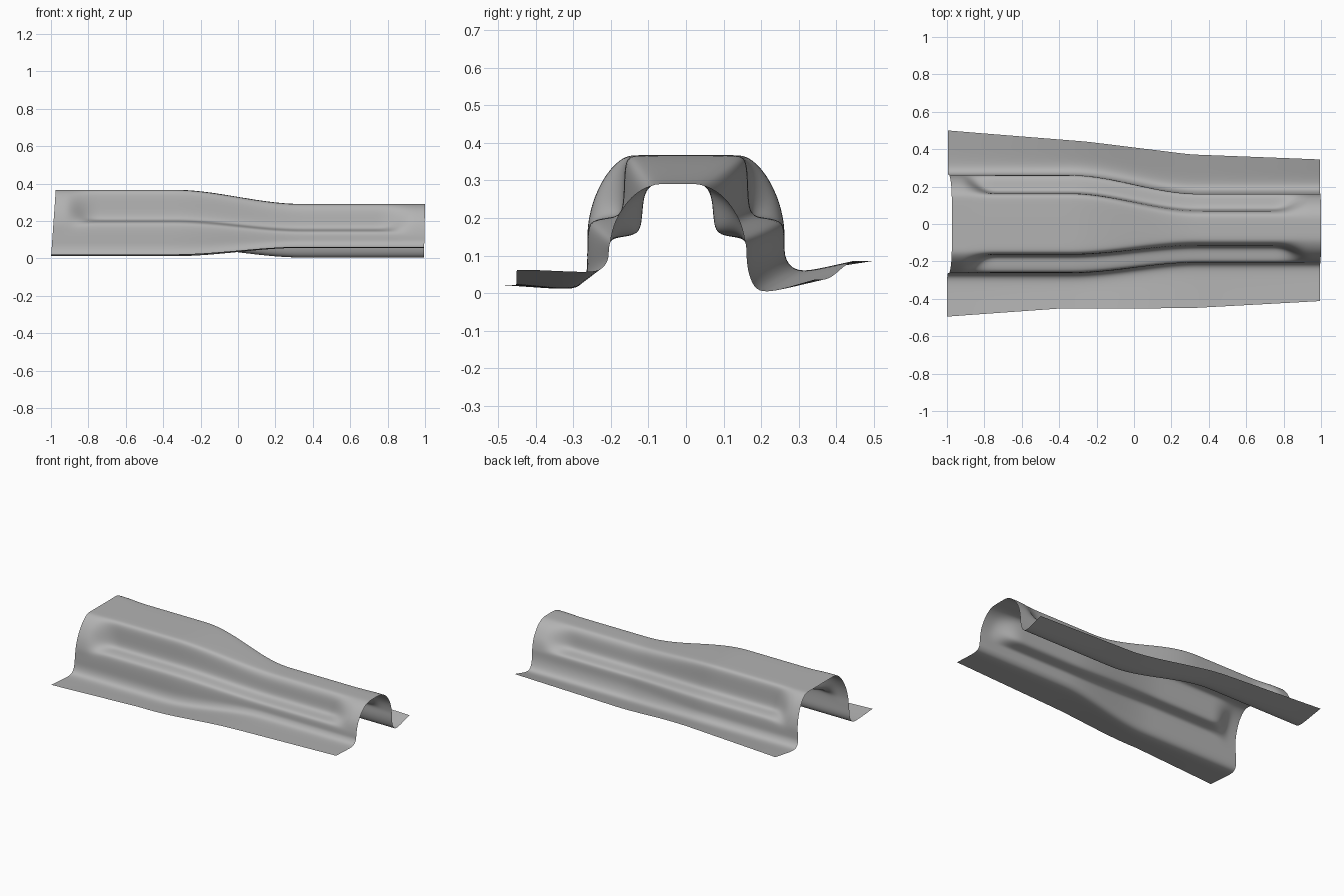
import bpy, bmesh

cube = bpy.data.objects.get("Cube")
if cube:
    bpy.data.objects.remove(cube, do_unlink=True)


def smooth(value, start, end):
    t = min(1, max(0, (value - start) / (end - start)))
    return t * t * (3 - 2 * t)


def mix(a, b, t):
    return a + (b - a) * t


def mix_points(first, second, t):
    return [(mix(a[0], b[0], t), mix(a[1], b[1], t)) for a, b in zip(first, second)]


def piecewise(x, stops):
    for (xa, ya), (xb, yb) in zip(stops, stops[1:]):
        if x <= xb:
            return mix(ya, yb, (x - xa) / (xb - xa))
    return stops[-1][1]


# Half profiles of the tunnel wall, from above the flange to the crown:
# (distance from the tunnel axis, height)
wide_plain = [(.262, .14), (.262, .17), (.258, .2), (.25, .235), (.237, .27),
              (.215, .313), (.185, .348), (.155, .367), (.12, .367)]
wide_pressed = [(.262, .175), (.25, .193), (.215, .2), (.185, .203), (.168, .22),
                (.165, .28), (.163, .345), (.15, .365), (.12, .367)]
narrow_plain = [(.183, .12), (.18, .14), (.175, .165), (.167, .19), (.155, .213),
                (.135, .243), (.11, .268), (.075, .287), (.045, .291)]
narrow_pressed = [(.184, .13), (.175, .145), (.145, .15), (.115, .155), (.098, .17),
                  (.094, .215), (.09, .26), (.075, .285), (.055, .291)]

# Flange roots, from the flat flange up into the wall: (y, height)
front_wide = [(-.31, .009), (-.275, .02), (-.262, .06), (-.263, .1)]
front_narrow = [(-.25, .055), (-.222, .064), (-.208, .085), (-.206, .1)]
back_wide = [(.315, .057), (.28, .066), (.263, .095), (.262, .12)]
back_narrow = [(.225, .003), (.185, .005), (.166, .05), (.161, .09)]

# Outer flange edges along the length
front_edge = [(-1, -.495), (-.4, -.452), (.3, -.45), (1, -.412)]
back_edge = [(-1, .5), (-.25, .44), (.3, .372), (1, .345)]


def flange(x, wide, narrow, edge, wide_height, narrow_height, t):
    root = mix_points(wide, narrow, t)
    rim = (piecewise(x, edge), mix(wide_height, narrow_height, t))
    return [rim, mix_points([rim], root[:1], .5)[0]] + root


def section(x):
    t = smooth(x, -.34, .34)
    pressed = 1 - smooth(abs(x), .76, .94)
    axis = mix(0, -.022, t)
    half = mix_points(mix_points(wide_plain, wide_pressed, pressed),
                      mix_points(narrow_plain, narrow_pressed, pressed), t)
    crown = (axis, mix(.367, .291, t))
    front = flange(x, front_wide, front_narrow, front_edge, .022, .062, t)
    back = flange(x, back_wide, back_narrow, back_edge, .086, .037, t)
    front += [(axis - d, z) for d, z in half]
    back += [(axis + d, z) for d, z in half]
    return front + [crown] + back[::-1]


# Loft the sections into one pressed sheet
bm = bmesh.new()
rows = []
steps = 50
for i in range(steps + 1):
    x = -1 + 2 * i / steps
    row = []
    for y, z in section(x):
        # Both ends lean slightly, the wide end more
        lean = .07 * z * smooth(-x, .8, 1) + .02 * (z - .29) * smooth(x, .8, 1)
        row.append(bm.verts.new((x + lean, y, z)))
    rows.append(row)
for a, b in zip(rows, rows[1:]):
    for j in range(len(a) - 1):
        bm.faces.new((a[j], b[j], b[j + 1], a[j + 1]))

mesh = bpy.data.meshes.new("tunnel_panel")
bm.to_mesh(mesh)
bm.free()
panel = bpy.data.objects.new("tunnel_panel", mesh)
bpy.context.collection.objects.link(panel)
mesh.shade_smooth()
subdivision = panel.modifiers.new("smooth_pressing", "SUBSURF")
subdivision.levels = subdivision.render_levels = 2
subdivision.boundary_smooth = "PRESERVE_CORNERS"

# Bare metal colour
metal = bpy.data.materials.new("light_grey_metal")
metal.use_nodes = True
grey = (.45, .45, .45, 1)
metal.diffuse_color = grey
metal.node_tree.nodes["Principled BSDF"].inputs["Base Color"].default_value = grey
mesh.materials.append(metal)
